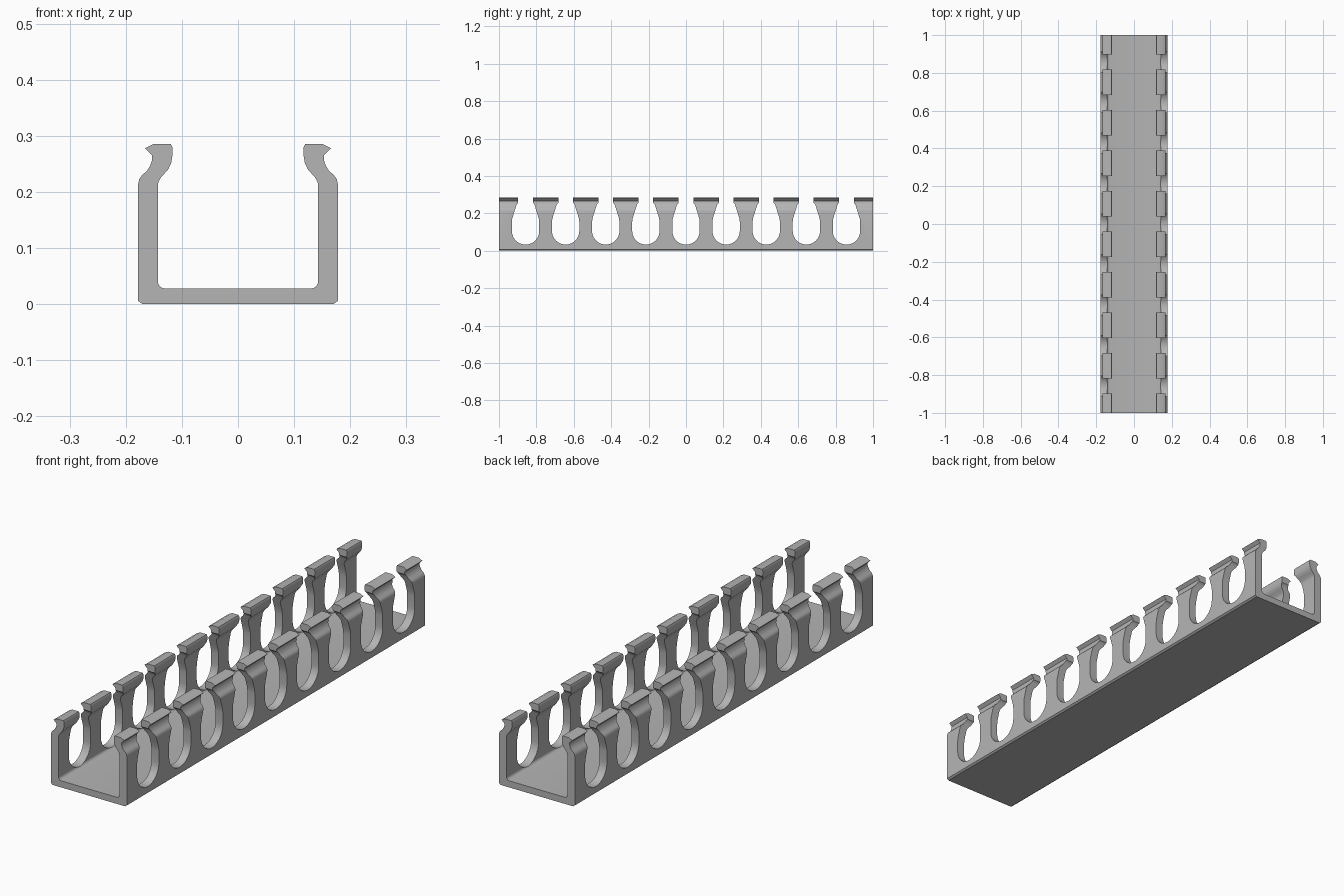
import bpy
import bmesh
import math
from mathutils import Vector

cube = bpy.data.objects.get("Cube")
if cube:
    bpy.data.objects.remove(cube, do_unlink=True)

grey = bpy.data.materials.new("light grey plastic")
grey.use_nodes = True
colour = (0.46, 0.46, 0.46, 1)
grey.diffuse_color = colour
grey.node_tree.nodes["Principled BSDF"].inputs["Base Color"].default_value = colour


def arc(cx, cz, r, start, end, steps):
    """Points on an arc, angles in degrees."""
    angles = [math.radians(start + (end - start) * i / steps) for i in range(steps + 1)]
    return [(cx + r * math.cos(a), cz + r * math.sin(a)) for a in angles]


def add_prism(bm, points, to_3d, depth):
    """Extrude a closed outline along a depth vector."""
    face = bm.faces.new([bm.verts.new(to_3d(*p)) for p in points])
    result = bmesh.ops.extrude_face_region(bm, geom=[face])
    moved = [v for v in result["geom"] if isinstance(v, bmesh.types.BMVert)]
    bmesh.ops.translate(bm, verts=moved, vec=depth)


def make_object(name, bm):
    bmesh.ops.recalc_face_normals(bm, faces=bm.faces)
    mesh = bpy.data.meshes.new(name)
    bm.to_mesh(mesh)
    bm.free()
    mesh.materials.append(grey)
    obj = bpy.data.objects.new(name, mesh)
    bpy.context.collection.objects.link(obj)
    return obj


# Channel: half section with barbed lip, mirrored and extruded along y
half = [(0.17, 0), (0.178, 0.006), (0.178, 0.214), (0.176, 0.223), (0.171, 0.23),
        (0.162, 0.238), (0.156, 0.248), (0.153, 0.257), (0.153, 0.265),
        (0.166, 0.278), (0.15, 0.286), (0.12, 0.286), (0.117, 0.28),
        (0.117, 0.264), (0.119, 0.252), (0.124, 0.241), (0.131, 0.233),
        (0.138, 0.225), (0.142, 0.217), (0.143, 0.21)]
half += arc(0.13, 0.041, 0.013, 0, -90, 5)
section = half + [(-x, z) for x, z in reversed(half)]
bm = bmesh.new()
add_prism(bm, section, lambda x, z: (x, -1, z), Vector((0, 2, 0)))
channel = make_object("slotted_channel", bm)

# Slot cutters: round bottom, straight sides, narrowing neck
right_side = [(0.073, 0.155), (0.071, 0.172), (0.064, 0.195), (0.056, 0.22),
              (0.05, 0.24), (0.046, 0.25), (0.039, 0.256), (0.039, 0.35)]
slot = arc(0, 0.106, 0.073, 180, 360, 24) + right_side
slot += [(-y, z) for y, z in reversed(right_side)]
pitch = 0.2145
bm = bmesh.new()
for i in range(-4, 5):
    add_prism(bm, slot, lambda y, z: (-0.5, y + i * pitch, z), Vector((1, 0, 0)))
cutter = make_object("slot_cutter", bm)
cutter.hide_render = True

# Cut the slots through both walls
cut = channel.modifiers.new("slots", "BOOLEAN")
cut.operation = "DIFFERENCE"
cut.solver = "EXACT"
cut.object = cutter
bpy.ops.object.select_all(action="DESELECT")
channel.select_set(True)
bpy.context.view_layer.objects.active = channel
bpy.ops.object.modifier_apply(modifier=cut.name)
bpy.data.objects.remove(cutter, do_unlink=True)
bpy.ops.object.shade_smooth_by_angle(angle=math.radians(30))
